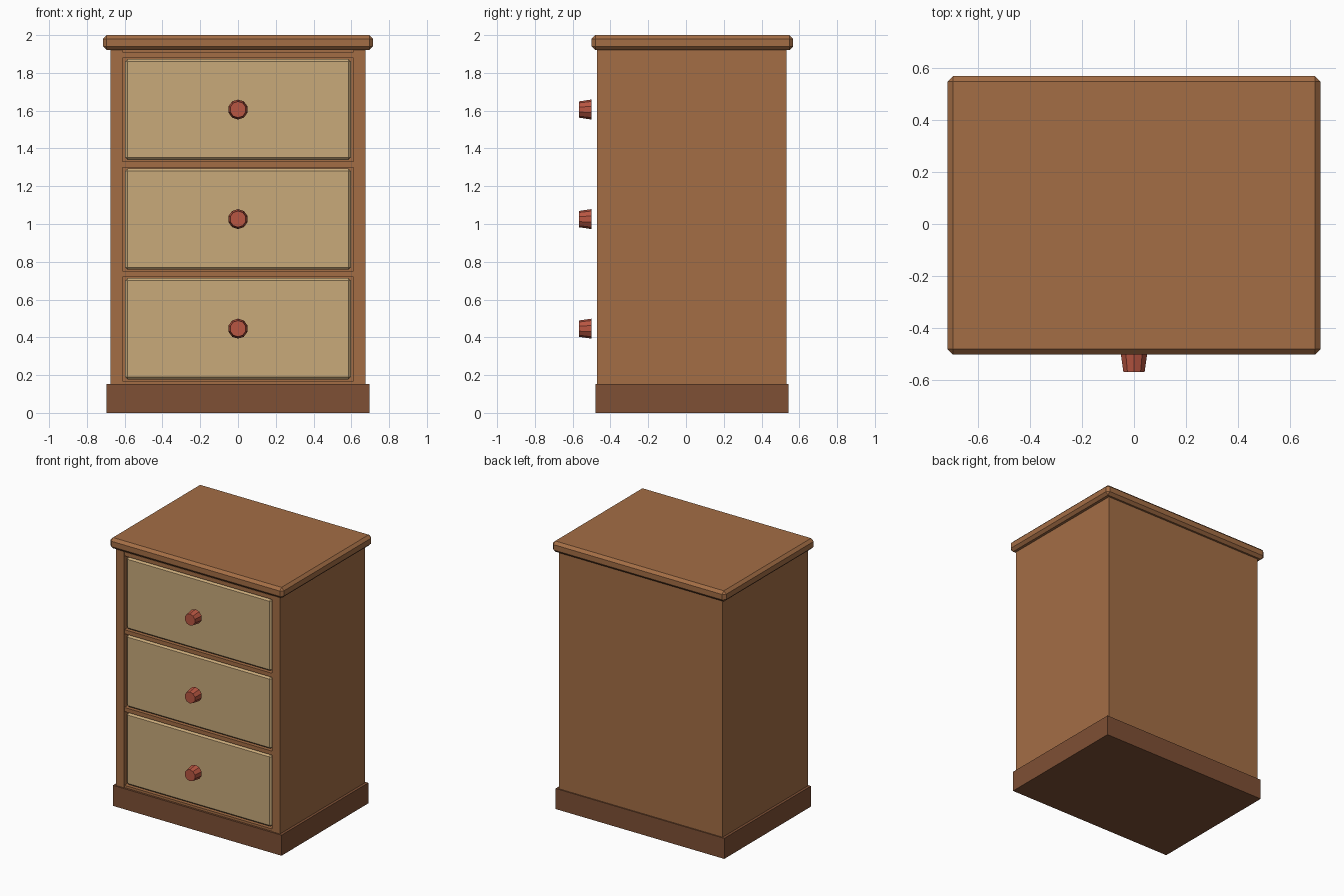
import bpy, bmesh, math
from mathutils import Matrix

if "Cube" in bpy.data.objects:
    bpy.data.objects.remove(bpy.data.objects["Cube"])


def material(name, rgb):
    m = bpy.data.materials.new(name)
    m.diffuse_color = (*rgb, 1)
    m.use_nodes = True
    m.node_tree.nodes["Principled BSDF"].inputs["Base Color"].default_value = m.diffuse_color
    return m


WOOD = material("warm_brown_wood", (0.37, 0.155, 0.06))
DARK = material("dark_brown_wood", (0.21, 0.08, 0.035))
PALE = material("pale_tan_wood", (0.58, 0.40, 0.195))
RED = material("red_knob_paint", (0.48, 0.093, 0.054))


def finish(name, bm, mat):
    bmesh.ops.recalc_face_normals(bm, faces=bm.faces[:])
    mesh = bpy.data.meshes.new(name)
    bm.to_mesh(mesh)
    bm.free()
    mesh.materials.append(mat)
    ob = bpy.data.objects.new(name, mesh)
    bpy.context.collection.objects.link(ob)
    return ob


def box(name, x, y, z, mat, chamfer=0):
    """Box from (min, max) ranges, with optional flat chamfer on all edges."""
    bm = bmesh.new()
    size = [r[1] - r[0] for r in (x, y, z)]
    mid = [(r[1] + r[0]) / 2 for r in (x, y, z)]
    bmesh.ops.create_cube(bm, size=1, matrix=Matrix.Translation(mid) @ Matrix.Diagonal((*size, 1)))
    if chamfer:
        bmesh.ops.bevel(bm, geom=bm.edges[:], offset=chamfer, segments=1, affect='EDGES')
    return finish(name, bm, mat)


# Carcass: U-shaped plan, open at the front, raised to the top board
plan = [(-0.675, -0.47), (-0.611, -0.47), (-0.611, -0.40), (0.611, -0.40),
        (0.611, -0.47), (0.675, -0.47), (0.675, 0.533), (-0.675, 0.533)]
bm = bmesh.new()
face = bm.faces.new([bm.verts.new((x, y, 0.10)) for x, y in plan])
ext = bmesh.ops.extrude_face_region(bm, geom=[face])
bmesh.ops.translate(bm, vec=(0, 0, 1.83),
                    verts=[v for v in ext["geom"] if isinstance(v, bmesh.types.BMVert)])
finish("carcass", bm, WOOD)

# Plinth and chamfered top board
box("plinth", (-0.695, 0.695), (-0.48, 0.542), (0, 0.153), DARK)
box("top_board", (-0.715, 0.715), (-0.50, 0.567), (1.92, 2.0), WOOD, 0.02)

# Rails between the drawers
for i in range(4):
    z = 0.155 + 0.58 * i
    box(f"rail_{i + 1}", (-0.611, 0.611), (-0.465, -0.39), (z - 0.015, z + 0.015), WOOD)

# Drawer fronts and ten-sided tapered knobs
for i in range(3):
    z = 0.446 + 0.58 * i
    box(f"drawer_front_{i + 1}", (-0.597, 0.597), (-0.465, -0.39), (z - 0.268, z + 0.268), PALE, 0.013)
    bm = bmesh.new()
    bmesh.ops.create_cone(bm, cap_ends=True, segments=10, radius1=0.053, radius2=0.043, depth=0.067,
                          matrix=Matrix.Translation((0, -0.5335, z)) @ Matrix.Rotation(math.pi / 2, 4, 'X'))
    finish(f"knob_{i + 1}", bm, RED)
